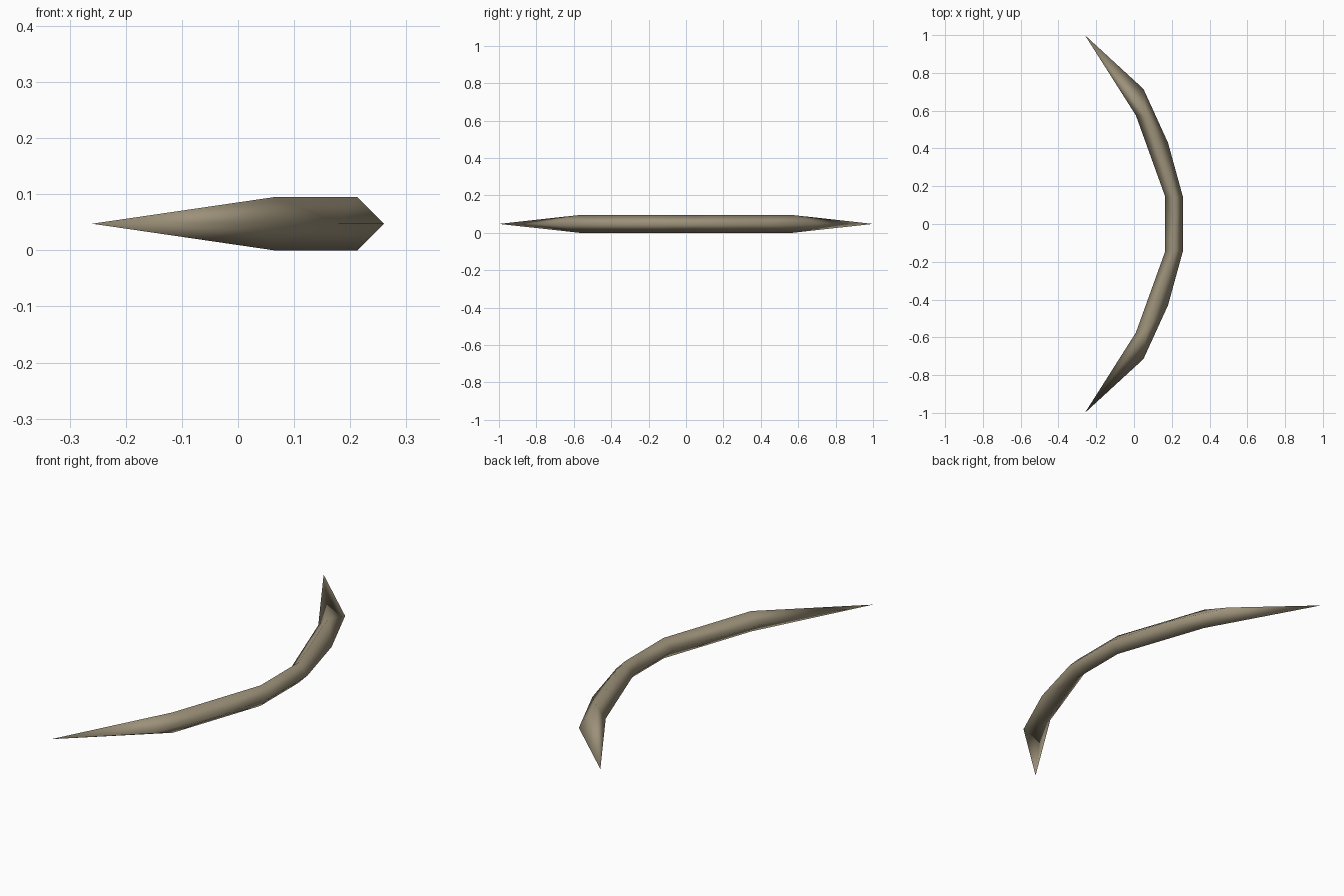
import bpy, bmesh

if "Cube" in bpy.data.objects:
    bpy.data.objects.remove(bpy.data.objects["Cube"])

H = 0.095          # full height of the diamond section
M = H / 2

mat = bpy.data.materials.new("horn brown")
mat.diffuse_color = (0.33, 0.28, 0.19, 1)
mat.use_nodes = True
mat.node_tree.nodes["Principled BSDF"].inputs["Base Color"].default_value = mat.diffuse_color

# Half of the curved blade: four rails running from the middle to the pointed tip
bm = bmesh.new()

def rail(points, z):
    return [bm.verts.new((x, y, z)) for x, y in points]

ridge = [(0.213, 0), (0.213, 0.14), (0.065, 0.57)]
inner = rail([(0.165, 0), (0.165, 0.145), (0.01, 0.575)], M)
outer = rail([(0.26, 0), (0.26, 0.14), (0.18, 0.43), (0.05, 0.715)], M)
tip = bm.verts.new((-0.26, 1.0, M))

# Upper and lower ridges share the same skinning
for z in (H, 0):
    r = rail(ridge, z)
    for i in range(2):
        bm.faces.new((r[i], r[i + 1], inner[i + 1], inner[i]))
    bm.faces.new((r[0], outer[0], outer[1], r[1]))
    for tri in ((r[1], outer[1], outer[2]), (r[1], outer[2], r[2]),
                (r[2], outer[2], outer[3]), (r[2], outer[3], tip),
                (r[2], tip, inner[2])):
        bm.faces.new(tri)

# Mirror to the other end
geom = bm.verts[:] + bm.edges[:] + bm.faces[:]
bmesh.ops.mirror(bm, geom=geom, axis='Y', merge_dist=0.0005)
bmesh.ops.remove_doubles(bm, verts=bm.verts[:], dist=0.0005)
bmesh.ops.recalc_face_normals(bm, faces=bm.faces[:])
for f in bm.faces:
    f.smooth = True

mesh = bpy.data.meshes.new("curved_horn")
bm.to_mesh(mesh)
bm.free()
mesh.materials.append(mat)
bpy.context.collection.objects.link(bpy.data.objects.new("curved_horn", mesh))
